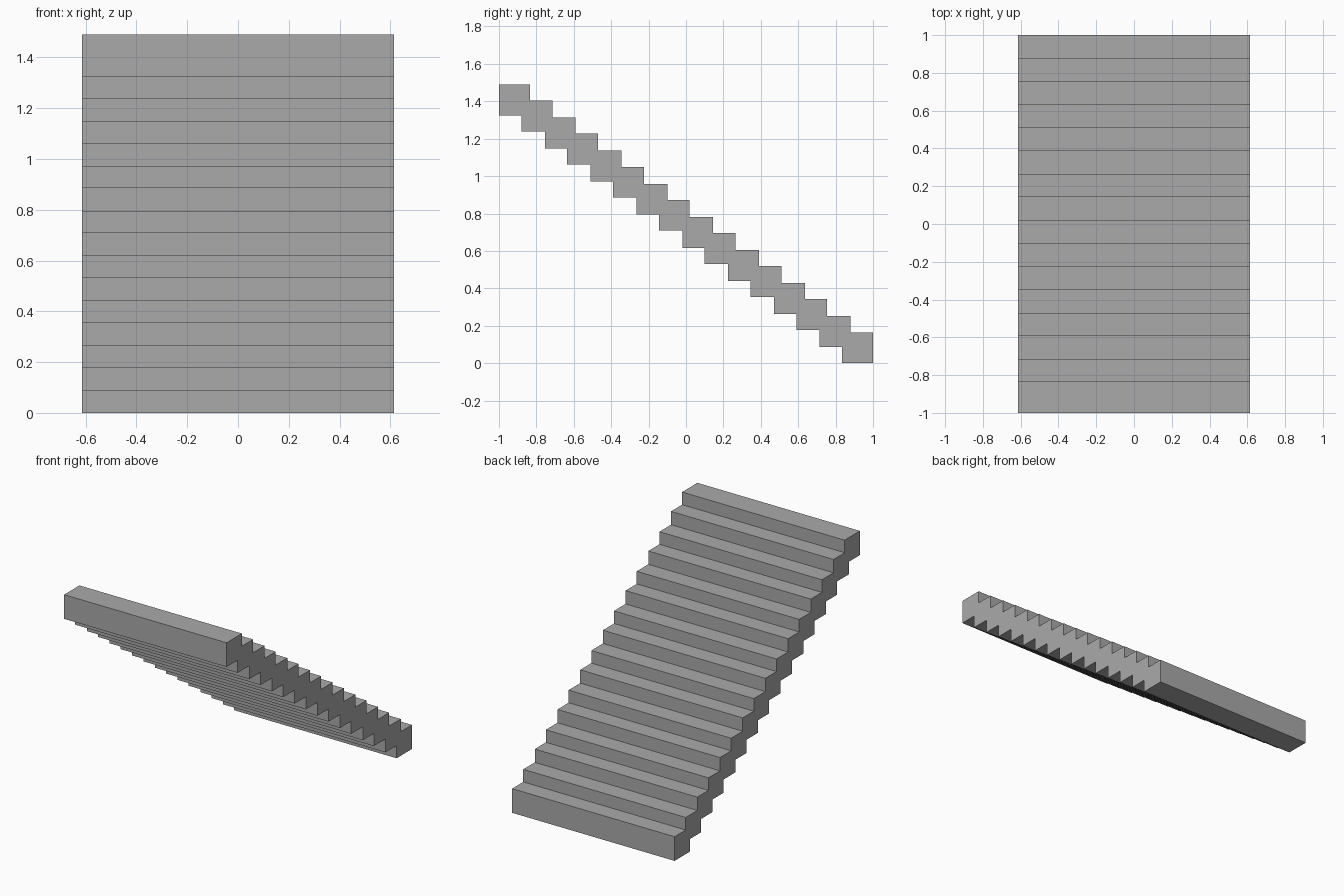
import bpy
import bmesh

cube = bpy.data.objects.get("Cube")
if cube:
    bpy.data.objects.remove(cube, do_unlink=True)

STEPS = 16
HALF_WIDTH = 0.614
DEPTH, HEIGHT = 0.165, 0.165   # size of each block in the flight
RUNS = (0.12, 0.125)           # alternating tread spacing
RISES = (0.086, 0.091)         # alternating riser spacing

# Plain grey material
grey = bpy.data.materials.new("stair_grey")
grey.use_nodes = True
colour = (0.4, 0.4, 0.4, 1.0)
grey.diffuse_color = colour
grey.node_tree.nodes["Principled BSDF"].inputs["Base Color"].default_value = colour

# Lower front corner of every step, from the high front to the low back
corners = [(-1.0, 1.325)]
for i in range(STEPS - 1):
    y, z = corners[-1]
    corners.append((y + RUNS[i % 2], z - RISES[i % 2]))

# Stepped side profile: sawtooth underside, then treads and risers back up
profile = []
for i, (y, z) in enumerate(corners):
    if i:
        profile.append((y, corners[i - 1][1]))
    profile.append((y, z))
for i in reversed(range(STEPS)):
    y, z = corners[i]
    if i == STEPS - 1:
        profile.append((y + DEPTH, z))
    profile.append((y + DEPTH, z + HEIGHT))
    if i:
        profile.append((corners[i - 1][0] + DEPTH, z + HEIGHT))
profile.append((corners[0][0], corners[0][1] + HEIGHT))

# Extrude the profile across the width
bm = bmesh.new()
side = bm.faces.new([bm.verts.new((-HALF_WIDTH, y, z)) for y, z in profile])
result = bmesh.ops.extrude_face_region(bm, geom=[side], use_keep_orig=True)
moved = [v for v in result["geom"] if isinstance(v, bmesh.types.BMVert)]
bmesh.ops.translate(bm, verts=moved, vec=(2 * HALF_WIDTH, 0, 0))
bmesh.ops.recalc_face_normals(bm, faces=bm.faces)

mesh = bpy.data.meshes.new("stair_flight")
bm.to_mesh(mesh)
bm.free()
mesh.materials.append(grey)
stairs = bpy.data.objects.new("stair_flight", mesh)
bpy.context.collection.objects.link(stairs)
